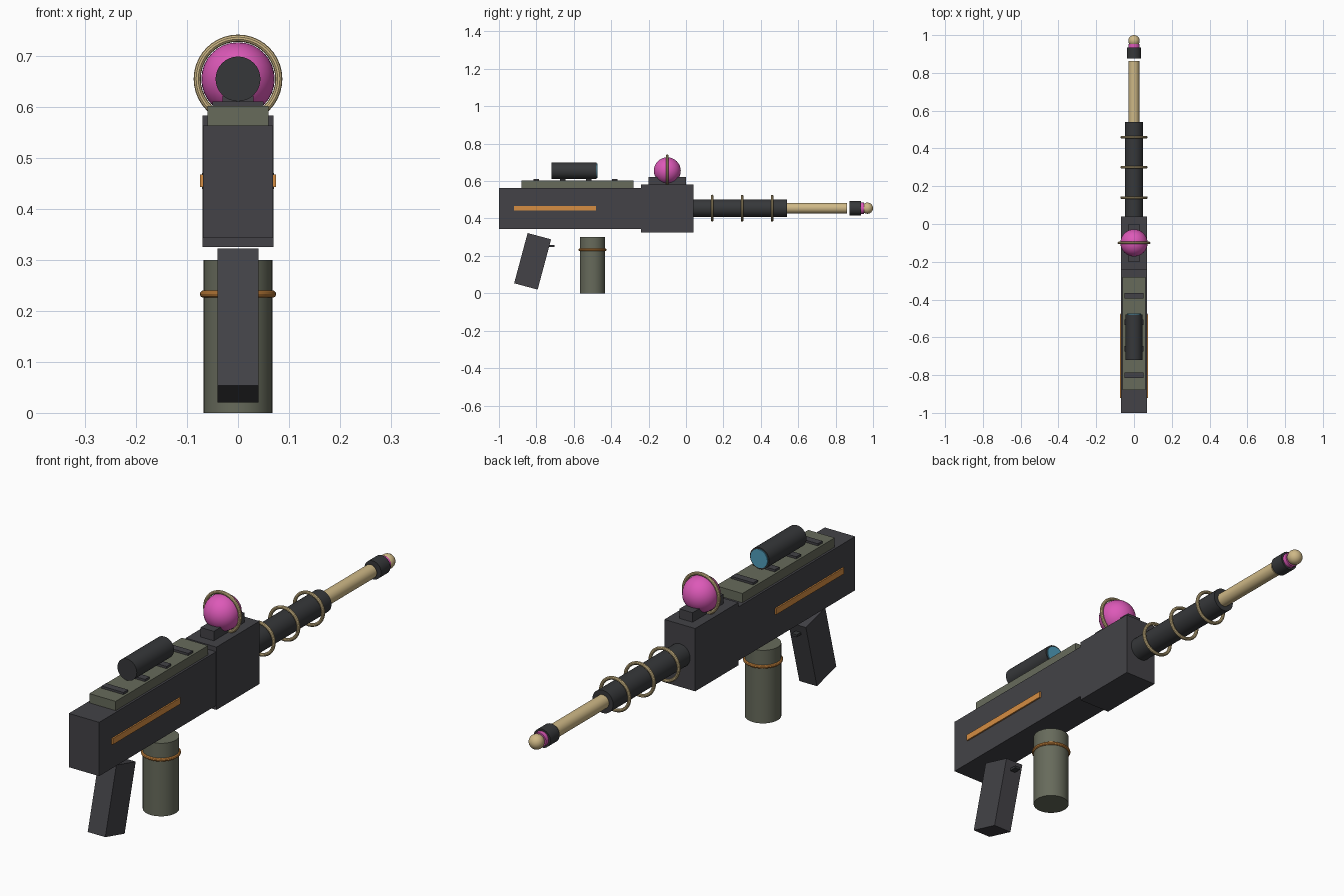
import bpy, math
from mathutils import Vector

if "Cube" in bpy.data.objects:
    bpy.data.objects.remove(bpy.data.objects["Cube"])


def mat(name, r, g, b):
    m = bpy.data.materials.new(name)
    m.diffuse_color = (r, g, b, 1)
    m.use_nodes = True
    m.node_tree.nodes["Principled BSDF"].inputs["Base Color"].default_value = m.diffuse_color
    return m


CHARCOAL = mat("charcoal", 0.056, 0.055, 0.063)
GUNMETAL = mat("dark_gunmetal", 0.037, 0.039, 0.042)
OLIVE = mat("olive_grey", 0.135, 0.145, 0.105)
BRASS = mat("pale_brass", 0.62, 0.48, 0.24)
COPPER = mat("copper_orange", 0.67, 0.27, 0.055)
PINK = mat("magenta", 0.72, 0.10, 0.48)
BLUE = mat("lens_blue", 0.08, 0.34, 0.50)

ALONG_Y = (-math.pi / 2, 0, 0)


def finish(name, m, smooth=True):
    o = bpy.context.object
    o.name = name
    o.data.materials.append(m)
    if smooth:
        bpy.ops.object.shade_smooth_by_angle(angle=math.radians(35))
    return o


def box(name, m, lo, hi, tilt=0):
    lo, hi = Vector(lo), Vector(hi)
    bpy.ops.mesh.primitive_cube_add(size=1, location=(lo + hi) / 2, rotation=(tilt, 0, 0))
    bpy.context.object.scale = hi - lo
    return finish(name, m, False)


def rod(name, m, y0, y1, z, r):
    bpy.ops.mesh.primitive_cylinder_add(vertices=32, radius=r, depth=y1 - y0,
                                        location=(0, (y0 + y1) / 2, z), rotation=ALONG_Y)
    return finish(name, m)


def ball(name, m, y, z, r):
    bpy.ops.mesh.primitive_uv_sphere_add(segments=32, ring_count=16, radius=r, location=(0, y, z))
    return finish(name, m)


def ring(name, m, y, z, major, minor, rot=ALONG_Y):
    bpy.ops.mesh.primitive_torus_add(major_segments=40, minor_segments=10, major_radius=major,
                                     minor_radius=minor, location=(0, y, z), rotation=rot)
    return finish(name, m)


# Stock body and receiver
box("stock_body", CHARCOAL, (-0.069, -1.0, 0.343), (0.069, -0.24, 0.564))
box("receiver", CHARCOAL, (-0.07, -0.24, 0.325), (0.07, 0.04, 0.583))

# Inlaid side strips
for side, x in (("left", -0.0715), ("right", 0.0715)):
    box(side + "_strip", COPPER, (x - 0.0035, -0.92, 0.443), (x + 0.0035, -0.48, 0.468))

# Top rail with slats
box("top_rail", OLIVE, (-0.06, -0.88, 0.56), (0.06, -0.28, 0.602))
for i in range(4):
    y = -0.80 + 0.14 * i
    box("rail_slat", CHARCOAL, (-0.05, y - 0.015, 0.60), (0.05, y + 0.015, 0.611))

# Scope and lens
rod("scope_tube", GUNMETAL, -0.72, -0.478, 0.655, 0.044)
rod("scope_lens", BLUE, -0.482, -0.474, 0.655, 0.038)

# Energy orb on its mount
box("orb_mount", CHARCOAL, (-0.03, -0.20, 0.58), (0.03, 0.0, 0.622))
ball("energy_orb", PINK, -0.10, 0.655, 0.072)
ring("orb_ring", BRASS, -0.10, 0.655, 0.080, 0.007)

# Barrel with coils
Z = 0.455
rod("barrel_shroud", GUNMETAL, 0.03, 0.54, Z, 0.047)
for y in (0.14, 0.30, 0.46):
    ring("barrel_coil", BRASS, y, Z, 0.065, 0.007)
rod("inner_barrel", BRASS, 0.53, 0.862, Z, 0.028)

# Muzzle
rod("muzzle_collar", GUNMETAL, 0.875, 0.935, Z, 0.038)
rod("muzzle_band", PINK, 0.93, 0.952, Z, 0.030)
ball("muzzle_tip", BRASS, 0.97, Z, 0.030)

# Raked grip and trigger
box("grip", CHARCOAL, (-0.04, -0.885, 0.032), (0.04, -0.755, 0.310), math.radians(-15))
box("trigger", GUNMETAL, (-0.012, -0.75, 0.248), (0.012, -0.702, 0.258))

# Canister with band
bpy.ops.mesh.primitive_cylinder_add(vertices=32, radius=0.068, depth=0.30, location=(0, -0.5, 0.15))
finish("canister", OLIVE)
ring("canister_band", COPPER, -0.5, 0.233, 0.068, 0.007, (0, 0, 0))
